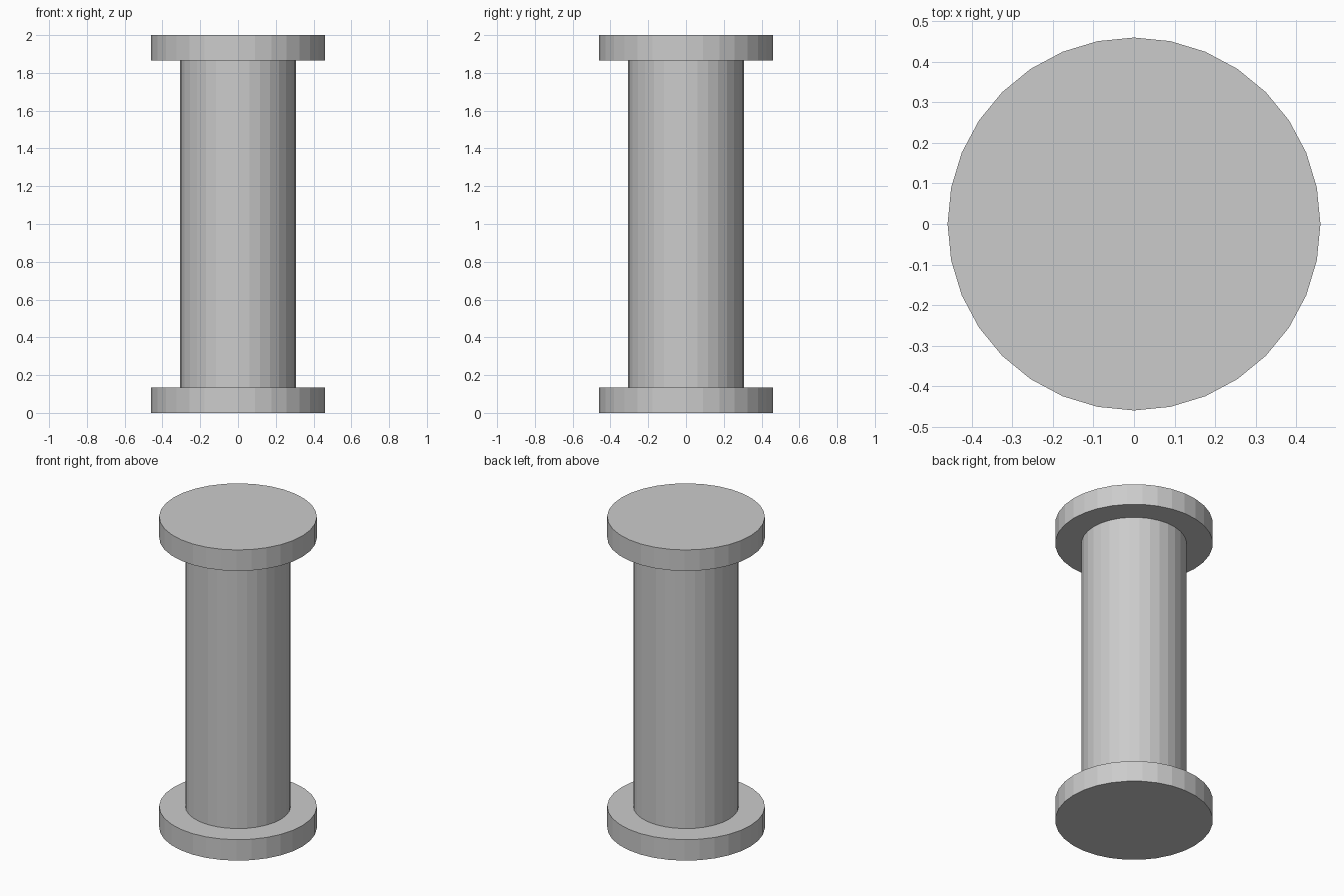
import bpy

if "Cube" in bpy.data.objects:
    bpy.data.objects.remove(bpy.data.objects["Cube"])

SIDES = 32
HEIGHT = 2.0
FLANGE_R, FLANGE_H = 0.46, 0.135
SHAFT_R = 0.307


def cylinder(name, radius, z0, z1):
    """Flat-shaded upright cylinder between two heights."""
    bpy.ops.mesh.primitive_cylinder_add(
        vertices=SIDES, radius=radius, depth=z1 - z0,
        location=(0, 0, (z0 + z1) / 2))
    bpy.context.object.name = name


# End discs
cylinder("bottom_flange", FLANGE_R, 0, FLANGE_H)
cylinder("top_flange", FLANGE_R, HEIGHT - FLANGE_H, HEIGHT)

# Central column
cylinder("shaft", SHAFT_R, FLANGE_H, HEIGHT - FLANGE_H)
